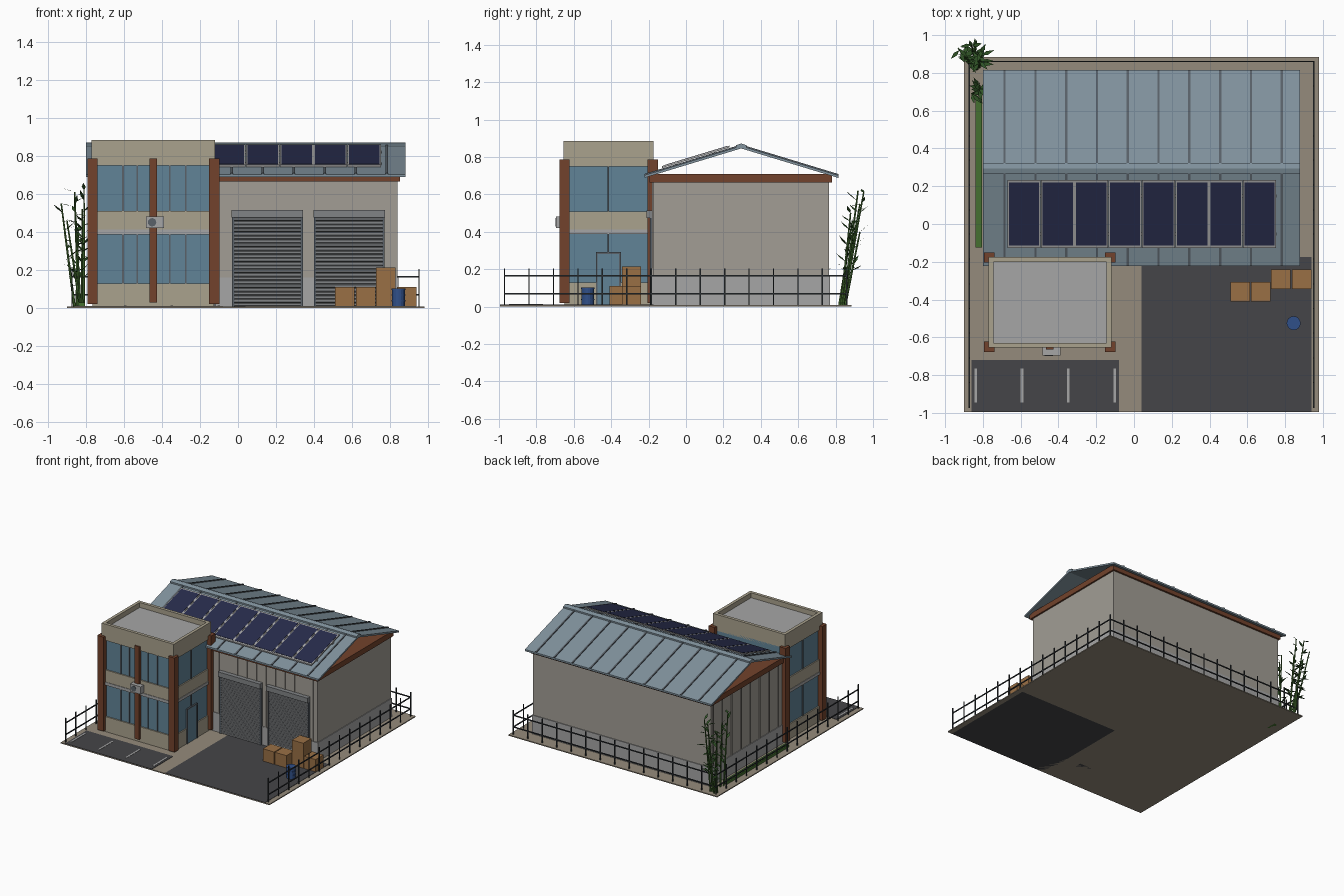
import bpy, bmesh, math, random
from mathutils import Vector, Matrix

if "Cube" in bpy.data.objects:
    bpy.data.objects.remove(bpy.data.objects["Cube"])
random.seed(4)

def mat(name, r, g, b):
    m = bpy.data.materials.new(name)
    m.diffuse_color = (r, g, b, 1)
    m.use_nodes = True
    m.node_tree.nodes["Principled BSDF"].inputs["Base Color"].default_value = m.diffuse_color
    return m

BEIGE = mat("beige", .40, .36, .27); WALL = mat("wall", .36, .34, .30)
BROWN = mat("brown", .17, .055, .025); GLASS = mat("glass", .12, .23, .31)
DARK = mat("dark", .03, .035, .04); ASPH = mat("asphalt", .06, .06, .065)
PAVE = mat("paving", .30, .26, .20); ROOF = mat("roof", .22, .29, .34)
SOLAR = mat("solar", .02, .025, .07); GREY = mat("grey", .38, .38, .38)
SHUT = mat("shutter", .22, .23, .24); CARD = mat("cardboard", .32, .16, .06)
BLUE = mat("blue", .03, .08, .25); GREEN = mat("green", .06, .16, .03)
LEAF = mat("leaf", .03, .09, .02); RIB = mat("rib", .10, .12, .14)

def finish(name, bm, m):
    bmesh.ops.recalc_face_normals(bm, faces=bm.faces)
    me = bpy.data.meshes.new(name)
    bm.to_mesh(me); bm.free()
    ob = bpy.data.objects.new(name, me)
    bpy.context.collection.objects.link(ob)
    me.materials.append(m)
    return ob

def boxes(name, m, *ranges):
    """One object from boxes given as (x0, x1, y0, y1, z0, z1)."""
    bm = bmesh.new()
    for x0, x1, y0, y1, z0, z1 in ranges:
        M = Matrix.Translation(((x0+x1)/2, (y0+y1)/2, (z0+z1)/2)) @ Matrix.Diagonal((x1-x0, y1-y0, z1-z0, 1))
        bmesh.ops.create_cube(bm, size=1, matrix=M)
    return finish(name, bm, m)

def prisms(name, m, *parts):
    """One object from (y, z) profiles extruded along x: (profile, x0, x1)."""
    bm = bmesh.new()
    for pts, x0, x1 in parts:
        f = bm.faces.new([bm.verts.new((x0, y, z)) for y, z in pts])
        r = bmesh.ops.extrude_face_region(bm, geom=[f])
        bmesh.ops.translate(bm, vec=(x1-x0, 0, 0), verts=[v for v in r["geom"] if isinstance(v, bmesh.types.BMVert)])
    return finish(name, bm, m)

# Ground and paving
boxes("ground_slab", PAVE, (-.9, .98, -.995, .885, 0, .008))
boxes("asphalt", ASPH, (.04, .94, -.995, -.175, 0, .011), (-.86, -.08, -.995, -.72, 0, .011))
boxes("parking_lines", GREY, *[(x-.007, x+.007, -.945, -.765, .009, .013) for x in (-.838, -.593, -.348, -.102)])
boxes("hedge", GREEN, (-.84, -.806, -.125, .67, 0, .03))

# Warehouse shell
boxes("warehouse_walls", WALL, (-.76, .84, -.175, .765, .005, .67))
boxes("warehouse_plinth", GREY, (-.765, .845, -.181, .771, .005, .16))
boxes("eaves_beam", BROWN, (-.772, .853, -.195, .78, .665, .71))
boxes("wall_ribs", WALL,
      *[(x-.004, x+.004, -.181, -.17, .16, .665) for x in [-.05+.085*i for i in range(11)]],
      *[(-.766, -.755, y-.004, y+.004, .16, .665) for y in [-.1+.12*i for i in range(8)]])

# Gable roof
RY, RZ, Y0, Y1, ZE = .295, .86, -.222, .815, .703
def rz(y):
    return RZ - (RZ-ZE)*abs(y-RY)/(RY-Y0)
def strip(ya, yb, lo, hi):
    return [(ya, rz(ya)+lo), (yb, rz(yb)+lo), (yb, rz(yb)+hi), (ya, rz(ya)+hi)]
prisms("roof_sheets", ROOF, (strip(Y0, RY, -.014, 0), -.8, .88), (strip(RY, Y1, -.014, 0), -.8, .88))
ribs = [-.685+.163*i for i in range(10)]
prisms("roof_ribs", RIB, *[(strip(a, b, -.002, .007), x-.006, x+.006)
                           for x in ribs for a, b in ((Y0, RY), (RY, Y1))])
prisms("ridge_cap", ROOF, (strip(RY-.028, RY, 0, .012), -.8, .88), (strip(RY, RY+.028, 0, .012), -.8, .88))

# Solar array
PW, PX = .178, -.67
prisms("solar_frames", GREY, *[(strip(-.128, .232, .010, .020), PX+i*PW, PX+(i+1)*PW-.002) for i in range(8)])
prisms("solar_cells", SOLAR, *[(strip(-.115, .219, .012, .022), PX+i*PW+.008, PX+(i+1)*PW-.010) for i in range(8)])
prisms("solar_rails", GREY, *[(strip(y, y+.015, 0, .012), PX, PX+8*PW) for y in (-.06, .14)])

# Roller shutters with header boxes
slats = [(-.17, .008)]
for i in range(24):
    z = .008+i*.0196
    slats += [(-.183, z), (-.189, z+.004), (-.189, z+.016)]
slats += [(-.183, .478), (-.17, .478)]
doors = ((-.025, .335), (.405, .765))
prisms("shutters", SHUT, *[(slats, a, b) for a, b in doors])
boxes("shutter_headers", SHUT, *[(a-.008, b+.008, -.21, -.17, .475, .515) for a, b in doors])
boxes("shutter_guides", RIB, *[(x-.006, x+.006, -.193, -.17, .005, .48) for d in doors for x in d])

# Office block: bands, glass, columns, parapet
X0, X1, YA, YB = -.765, -.125, -.65, -.18
boxes("office_glass", GLASS, (X0+.01, X1-.01, YA+.01, YB, .1, .77))
boxes("office_bands", BEIGE, *[(X0, X1, YA, YB, a, b) for a, b in ((.008, .13), (.39, .51), (.75, .84))])
boxes("band_ledge", GREY, (X0-.004, X1+.004, YA-.004, YB, .388, .412))
boxes("parapet", BEIGE,
      (X0-.005, X1+.005, YA-.005, YA+.02, .785, .885), (X0-.005, X1+.005, YB-.02, YB+.005, .785, .885),
      (X0-.005, X0+.02, YA, YB, .785, .885), (X1-.02, X1+.005, YA, YB, .785, .885))
boxes("office_roof", GREY, (X0+.01, X1-.01, YA+.01, YB-.01, .83, .845))
boxes("columns", BROWN,
      *[(x, x+.055, y, y+.055, .02, .787) for x in (-.793, -.153) for y in (-.677, -.205)],
      (-.465, -.425, -.665, -.63, .03, .787))
mull = []
for a, b in ((.13, .39), (.51, .75)):
    mull += [(x-.004, x+.004, YA+.003, YA+.02, a, b) for x in (-.605, -.53, -.36, -.275)]
    mull += [(x-.009, x+.009, -.42, -.412, a, b) for x in (X0+.01, X1-.01)]
boxes("mullions", RIB, *mull)
boxes("office_door", GLASS, (-.13, -.122, -.475, -.355, .008, .285))
boxes("door_frame", RIB, (-.13, -.118, -.482, -.473, .008, .29),
      (-.13, -.118, -.357, -.348, .008, .29), (-.13, -.118, -.482, -.348, .282, .291))

# Air conditioner with fan
boxes("air_conditioner", GREY, (-.485, -.39, -.695, -.655, .42, .482))
bm = bmesh.new()
bmesh.ops.create_cone(bm, cap_ends=True, segments=16, radius1=.022, radius2=.022, depth=.006,
                      matrix=Matrix.Translation((-.452, -.696, .451)) @ Matrix.Rotation(math.pi/2, 4, 'X'))
finish("fan_grille", bm, RIB)

# Cardboard boxes and barrel
S = .103
boxes("cardboard_boxes", CARD, *[(x, x+S, y, y+S, z, z+S) for x, y, z in
      ((.51, -.41, .008), (.62, -.41, .008), (.725, -.343, .008), (.725, -.343, .111), (.836, -.343, .008))])
bm = bmesh.new()
for r, z0, z1 in ((.034, .01, .1), (.037, .035, .042), (.037, .065, .072), (.037, .094, .103)):
    bmesh.ops.create_cone(bm, cap_ends=True, segments=16, radius1=r, radius2=r, depth=z1-z0,
                          matrix=Matrix.Translation((.845, -.525, (z0+z1)/2)))
finish("barrel", bm, BLUE)

# Fence on the left, right and back
FL, FR, FF, FB, t = -.873, .952, -.97, .86, .0035
fence = []
for i in range(15):
    y = FF+(FB-FF)*i/14
    x = FL+(FR-FL)*i/14
    fence += [(c-t, c+t, y-t, y+t, .005, .205) for c in (FL, FR)]
    fence.append((x-t, x+t, FB-t, FB+t, .005, .205))
for z in (.065, .16):
    fence += [(c-t, c+t, FF, FB, z, z+.008) for c in (FL, FR)]
    fence.append((FL, FR, FB-t, FB+t, z, z+.008))
boxes("fence", DARK, *fence)

# Bamboo: leaning canes with paired-blade leaves
canes, leaves = bmesh.new(), bmesh.new()
def cane(base, tip):
    a, b = Vector(base), Vector(tip)
    d = b-a
    q = d.to_track_quat('Z', 'Y').to_matrix().to_4x4()
    bmesh.ops.create_cone(canes, cap_ends=True, segments=6, radius1=.007, radius2=.004, depth=d.length,
                          matrix=Matrix.Translation((a+b)/2) @ q)
    for k in range(9):
        p = a + d*(.3+.7*k/8)
        ang = random.uniform(0, 2*math.pi)
        out = Vector((math.cos(ang), math.sin(ang), random.uniform(-.3, 1.0))).normalized()
        side = out.cross(Vector((0, 0, 1))).normalized()*.011
        L = random.uniform(.055, .085)
        pts = [p, p+out*L*.45+side, p+out*L, p+out*L*.45-side]
        for v in pts:
            v.x = max(v.x, -.978); v.y = min(v.y, .998)
        leaves.faces.new([leaves.verts.new(v) for v in pts])
for bx, by, tx, ty, h in ((-.86, .83, -.93, .93, .55), (-.84, .84, -.86, .95, .61), (-.81, .84, -.81, .92, .62),
                          (-.83, .82, -.90, .89, .46), (-.85, .85, -.84, .93, .40), (-.82, .83, -.82, .88, .50),
                          (-.83, .70, -.86, .69, .60), (-.82, .73, -.82, .71, .52)):
    cane((bx, by, .005), (tx, ty, h))
finish("bamboo_canes", canes, GREEN)
finish("bamboo_leaves", leaves, LEAF)
